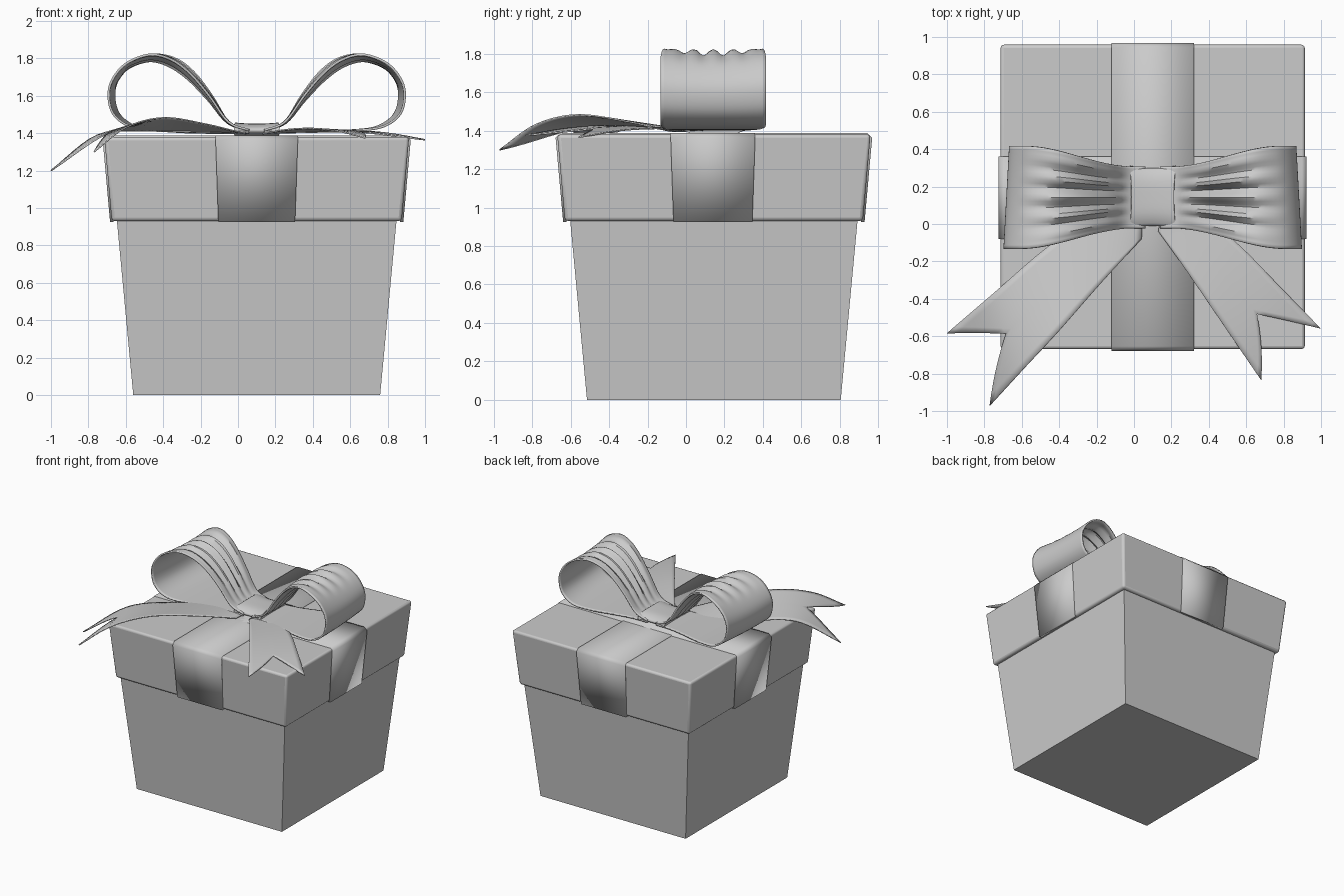
import bpy, bmesh, math
from mathutils import Vector

if "Cube" in bpy.data.objects:
    bpy.data.objects.remove(bpy.data.objects["Cube"])

CX, CY = 0.10, 0.145          # centre of the box
TOP, RIM = 1.38, 0.93         # lid top and lid lower rim
H_TOP, H_RIM = 0.815, 0.775   # lid half widths


def finish(name, bm, thickness=0, bevel=0, segments=3, smooth=True):
    bmesh.ops.recalc_face_normals(bm, faces=bm.faces)
    me = bpy.data.meshes.new(name)
    bm.to_mesh(me)
    bm.free()
    ob = bpy.data.objects.new(name, me)
    bpy.context.collection.objects.link(ob)
    if thickness:
        m = ob.modifiers.new("Thickness", 'SOLIDIFY')
        m.thickness, m.offset = thickness, 0
    if bevel:
        m = ob.modifiers.new("Bevel", 'BEVEL')
        m.width, m.segments = bevel, segments
    if smooth:
        bpy.ops.object.select_all(action='DESELECT')
        ob.select_set(True)
        bpy.context.view_layer.objects.active = ob
        bpy.ops.object.shade_smooth_by_angle(angle=math.radians(40))
    return ob


def spline(pts, t):
    """Catmull-Rom point at t in 0..1 along pts."""
    pts = [Vector(p) for p in pts]
    n = len(pts) - 1
    i = min(int(t * n), n - 1)
    u = t * n - i
    b, c = pts[i], pts[i + 1]
    a = pts[i - 1] if i > 0 else 2 * b - c
    d = pts[i + 2] if i + 2 <= n else 2 * c - b
    return 0.5 * (2 * b + (c - a) * u + (2 * a - 5 * b + 4 * c - d) * u**2
                  + (3 * b - a - 3 * c + d) * u**3)


def sheet(name, func, nu, nv, thickness):
    """Grid surface from func(u, v) given a thickness."""
    bm = bmesh.new()
    g = [[bm.verts.new(func(i / nu, j / nv)) for j in range(nv + 1)] for i in range(nu + 1)]
    for i in range(nu):
        for j in range(nv):
            bm.faces.new((g[i][j], g[i + 1][j], g[i + 1][j + 1], g[i][j + 1]))
    return finish(name, bm, thickness)


def frustum(name, z0, h0, z1, h1, **kw):
    bm = bmesh.new()
    bmesh.ops.create_cube(bm, size=2)
    for v in bm.verts:
        h, z = (h1, z1) if v.co.z > 0 else (h0, z0)
        v.co = (CX + v.co.x * h, CY + v.co.y * h, z)
    return finish(name, bm, **kw)


# Box body and lid
frustum("box_body", 0, 0.66, 0.96, 0.75, smooth=False)
frustum("box_lid", RIM, H_RIM, TOP, H_TOP, bevel=0.018)


# Ribbon bands running over the lid and down its sides
def band(name, along_x):
    def place(s, w, z):
        return (CX + s, CY - 0.005 + w, z) if along_x else (CX + w, CY + s, z)
    prof = [(-H_RIM, RIM - 0.005, 0.205), (-H_TOP, TOP - 0.02, 0.22), (-H_TOP + 0.02, TOP, 0.22)]
    prof += [(-s, z, w) for s, z, w in reversed(prof)]
    bm = bmesh.new()
    rows = [[bm.verts.new(place(s, k * w, z)) for k in (-1, 1)] for s, z, w in prof]
    for a, b in zip(rows, rows[1:]):
        bm.faces.new((a[0], b[0], b[1], a[1]))
    finish(name, bm, 0.018)


band("ribbon_front_back", False)
band("ribbon_left_right", True)

# Bow loops: side path swept across the ribbon width, pleated near the knot
LOOP = [(0.06, 1.415), (-0.05, 1.46), (-0.15, 1.60), (-0.25, 1.72), (-0.35, 1.795),
        (-0.46, 1.82), (-0.58, 1.775), (-0.655, 1.69), (-0.677, 1.60), (-0.65, 1.50),
        (-0.56, 1.435), (-0.42, 1.415), (-0.2, 1.408), (0.06, 1.405)]


def loop_point(side):
    def f(u, v):
        x, z = spline(LOOP, u)
        k = 2 * v - 1
        far = min(max(-x / 0.6, 0), 1)                  # 0 at knot, 1 at loop end
        half = 0.165 + 0.11 * far * far * (3 - 2 * far)
        upper = max(0, 1 - u / 0.5)
        pleat = 0.022 * math.cos(5 * math.pi * k) * math.sin(math.pi * min(1, upper * 1.15)) * (1 - k * k)
        sag = -0.02 * (1 - k * k) * math.sin(math.pi * min(u * 1.25, 1))
        x += 0.015 * k * far + 0.7 * pleat
        z += pleat + sag
        return (CX + side * (CX - x), 0.142 + half * k, max(z, 1.398))
    return f


for side, label in ((-1, "left"), (1, "right")):
    sheet("bow_loop_" + label, loop_point(side), 64, 28, 0.012)


# Knot: rounded block with lightly pinched middle
bm = bmesh.new()
bmesh.ops.create_cube(bm, size=2)
bmesh.ops.subdivide_edges(bm, edges=bm.edges[:], cuts=9, use_grid_fill=True)
for v in bm.verts:
    x, y, z = v.co
    r = (1 - 0.5 * abs(y) ** 4)
    v.co = (CX + 0.122 * x * (1 - 0.06 * (1 - y * y)),
            0.144 + 0.168 * y * (1 - 0.08 * (1 - x * x) - 0.1 * z * z),
            1.415 + 0.036 * z * r + (0.006 * x * x if z > 0.5 else 0))
finish("bow_knot", bm, bevel=0.008, segments=2)


# Ribbon tails: sheets between two edge curves with a V-notched end
def tail(name, edge_a, edge_b, notch):
    def f(u, v):
        t = u * (1 - notch * (1 - abs(2 * v - 1)))
        return spline(edge_a, t).lerp(spline(edge_b, t), v)
    sheet(name, f, 24, 12, 0.008)


tail("bow_tail_left",
     [(0.05, 0.08, 1.40), (-0.24, 0.03, 1.402), (-0.49, -0.145, 1.412), (-0.75, -0.37, 1.39), (-1.0, -0.585, 1.20)],
     [(0.04, -0.08, 1.397), (-0.18, -0.32, 1.45), (-0.40, -0.57, 1.482), (-0.60, -0.785, 1.43), (-0.77, -0.97, 1.30)],
     0.24)
tail("bow_tail_right",
     [(0.15, 0.10, 1.40), (0.36, 0.05, 1.405), (0.57, -0.12, 1.412), (0.78, -0.335, 1.402), (1.0, -0.56, 1.365)],
     [(0.13, -0.04, 1.397), (0.27, -0.235, 1.42), (0.41, -0.44, 1.425), (0.55, -0.645, 1.408), (0.68, -0.835, 1.375)],
     0.26)
